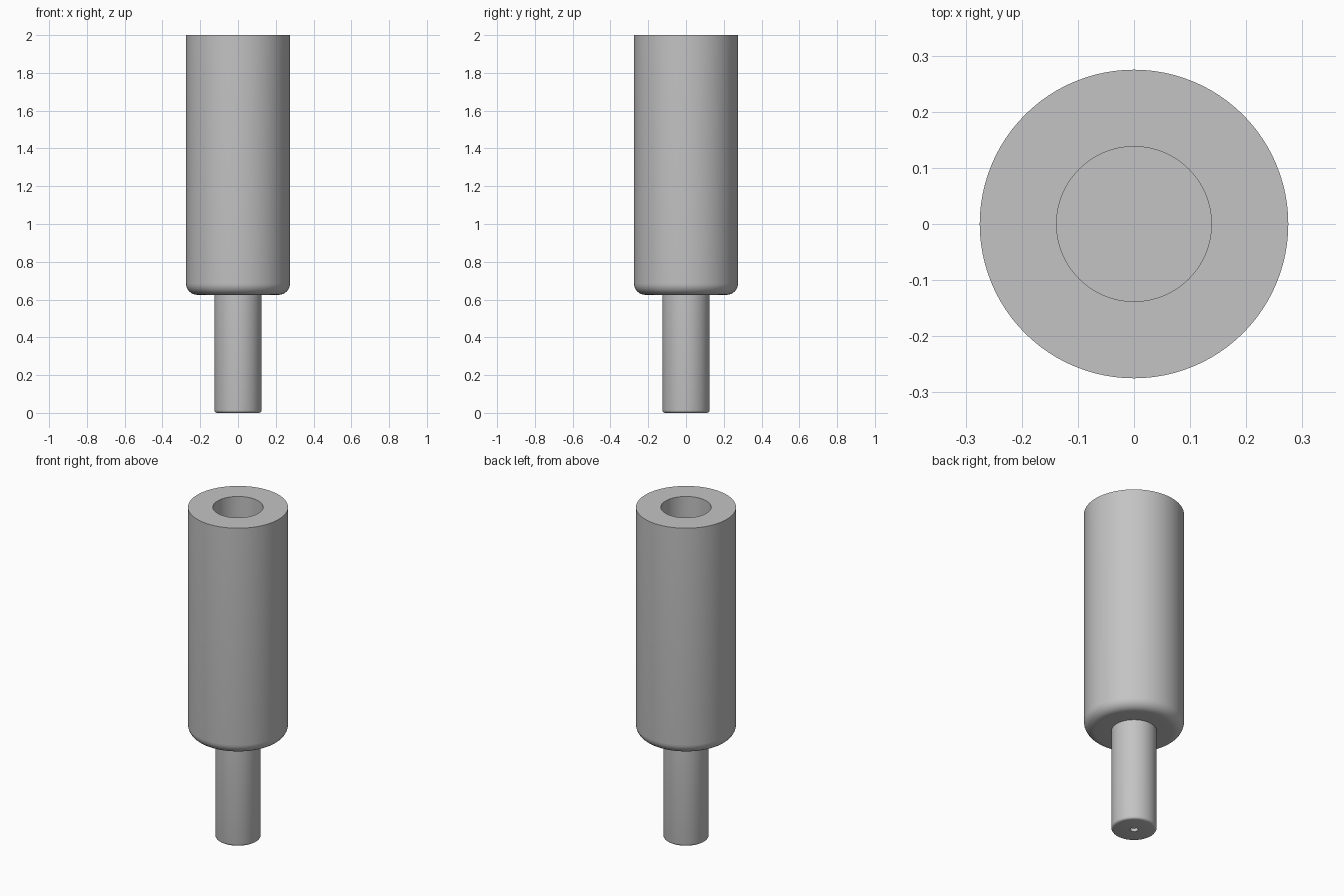
import bpy, bmesh, math
from mathutils import Vector

cube = bpy.data.objects.get("Cube")
if cube:
    bpy.data.objects.remove(cube, do_unlink=True)

SEGMENTS = 96
BODY_R, SHANK_R, BORE_R = 0.275, 0.125, 0.138
SHOULDER_Z, TOP_Z = 0.625, 2.0

steel = bpy.data.materials.new("grey steel")
steel.use_nodes = True
colour = (0.55, 0.55, 0.55, 1)
steel.diffuse_color = colour
steel.node_tree.nodes["Principled BSDF"].inputs["Base Color"].default_value = colour


def fillet(outer, base, radius, steps=8):
    """Quarter round from a flat underside up to a vertical wall."""
    angles = [math.pi / 2 * i / steps for i in range(steps + 1)]
    return [(outer - radius + radius * math.sin(a),
             base + radius - radius * math.cos(a)) for a in angles]


def lathe(name, profile):
    """Revolve (radius, height) points around the z axis."""
    bm = bmesh.new()
    verts = [bm.verts.new((r, 0, z)) for r, z in profile]
    edges = [bm.edges.new(pair) for pair in zip(verts, verts[1:])]
    bmesh.ops.spin(bm, geom=verts + edges, cent=Vector(), axis=(0, 0, 1),
                   angle=math.tau, steps=SEGMENTS, use_duplicate=False)
    bmesh.ops.remove_doubles(bm, verts=bm.verts, dist=0.0001)
    bmesh.ops.recalc_face_normals(bm, faces=bm.faces)
    # The lower rim always faces down; turn the skin round if it does not
    lowest = min(bm.faces, key=lambda f: f.calc_center_median().z)
    if lowest.normal.z > 0:
        bmesh.ops.reverse_faces(bm, faces=bm.faces)
    mesh = bpy.data.meshes.new(name)
    bm.to_mesh(mesh)
    bm.free()
    mesh.materials.append(steel)
    obj = bpy.data.objects.new(name, mesh)
    bpy.context.collection.objects.link(obj)
    bpy.ops.object.select_all(action='DESELECT')
    obj.select_set(True)
    bpy.context.view_layer.objects.active = obj
    bpy.ops.object.shade_smooth_by_angle(angle=math.radians(30))
    return obj


# Wide body with rounded shoulder and a blind bore from the top
lathe("body", [(SHANK_R, SHOULDER_Z)]
      + fillet(BODY_R, SHOULDER_Z, 0.06)
      + [(BODY_R, TOP_Z), (BORE_R, TOP_Z), (BORE_R, 1.0), (0, 1.0)])

# Narrow shank with a softened end and a small centre-drilled dimple
lathe("shank", [(0, 0.04), (0.022, 0.02), (0.022, 0)]
      + fillet(SHANK_R, 0, 0.014, 4)
      + [(SHANK_R, SHOULDER_Z)])
